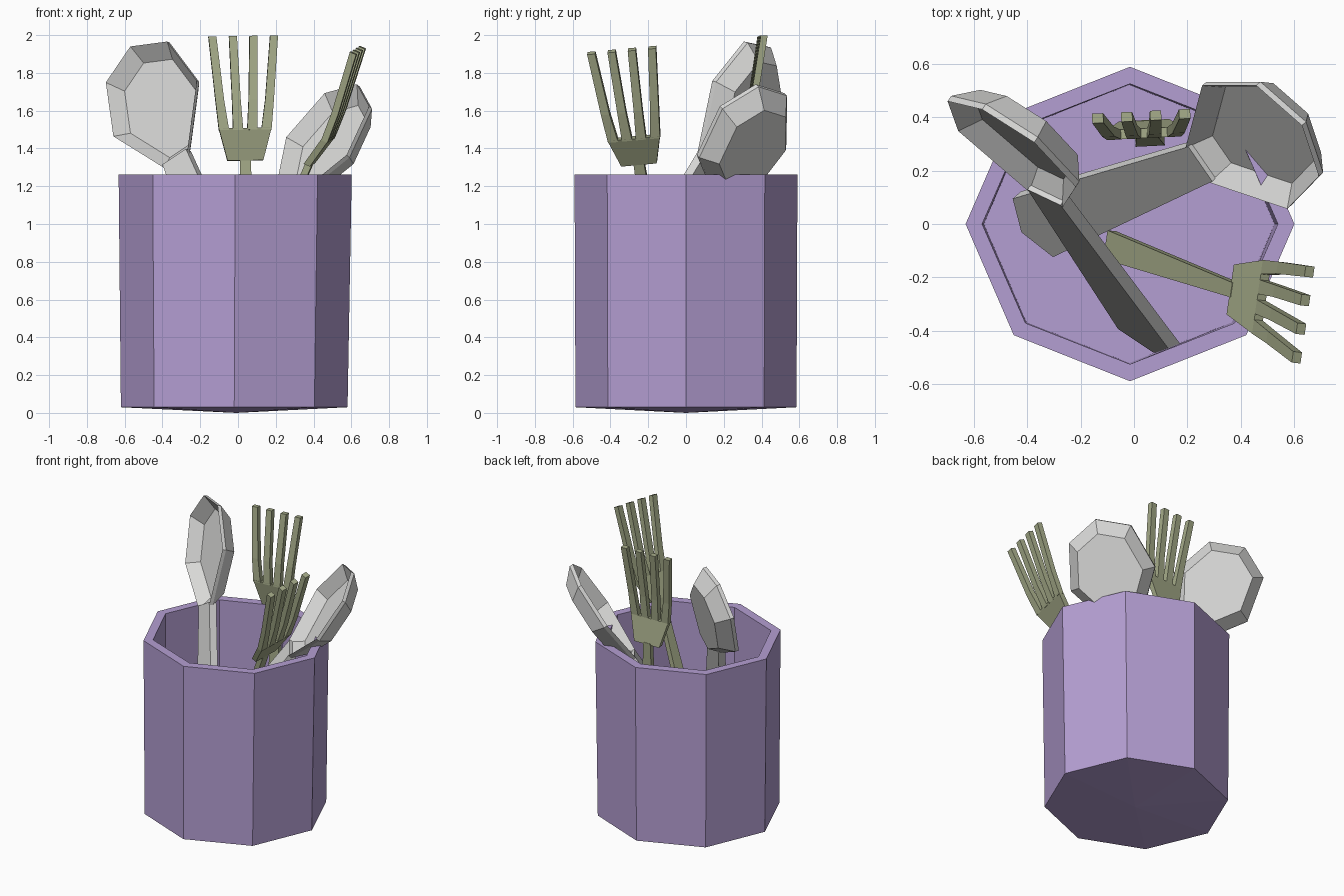
import bpy, bmesh, math
from mathutils import Vector

if "Cube" in bpy.data.objects:
    bpy.data.objects.remove(bpy.data.objects["Cube"])


def material(name, rgb):
    m = bpy.data.materials.new(name)
    m.diffuse_color = (*rgb, 1)
    m.use_nodes = True
    m.node_tree.nodes["Principled BSDF"].inputs["Base Color"].default_value = m.diffuse_color
    return m


PURPLE = material("lilac_clay", (0.456, 0.342, 0.645))
SILVER = material("pale_steel", (0.69, 0.69, 0.68))
OLIVE = material("olive_metal", (0.37, 0.40, 0.245))


def loft(bm, rings, cap_start=True, cap_end=True):
    """Skin a list of equal-length point rings."""
    vs = [[bm.verts.new(p) for p in r] for r in rings]
    n = len(vs[0])
    for a, b in zip(vs, vs[1:]):
        for i in range(n):
            j = (i + 1) % n
            bm.faces.new((a[i], a[j], b[j], b[i]))
    if cap_start:
        bm.faces.new(vs[0])
    if cap_end:
        bm.faces.new(vs[-1])
    return vs


def finish(bm, name, mat):
    bmesh.ops.recalc_face_normals(bm, faces=bm.faces)
    me = bpy.data.meshes.new(name)
    bm.to_mesh(me)
    bm.free()
    me.materials.append(mat)
    ob = bpy.data.objects.new(name, me)
    bpy.context.collection.objects.link(ob)
    return ob


def frame(tip, end, normal, tip_u):
    """Map (across, along, out) to world so that along = tip_u is the tip."""
    tip, end = Vector(tip), Vector(end)
    u = (tip - end).normalized()
    w = u.cross(Vector(normal)).normalized()
    n = w.cross(u)
    origin = tip - u * tip_u
    return lambda a, b, c: origin + w * a + u * b + n * c


# Octagonal cup with a hollow inside and a slightly pointed underside
def octagon(cx, rx, ry, z):
    return [(cx + rx * math.cos(i * math.pi / 4), ry * math.sin(i * math.pi / 4), z)
            for i in range(8)]


bm = bmesh.new()
rings = loft(bm, [octagon(-0.02, 0.60, 0.585, 0.03),
                  octagon(-0.015, 0.617, 0.59, 1.262),
                  octagon(-0.015, 0.555, 0.526, 1.262),
                  octagon(-0.018, 0.545, 0.522, 0.09)], cap_start=False)
apex = bm.verts.new((-0.01, 0, 0))
for i in range(8):
    bm.faces.new((rings[0][i], apex, rings[0][(i + 1) % 8]))
finish(bm, "cup", PURPLE)


# Spoons: a faceted scooped bowl and a widening flat handle
def spoon(name, tip, end, normal):
    P = frame(tip, end, normal, 0.76)
    half = [(0.08, 0.03), (0.285, 0.36), (0.21, 0.66)]
    rim = half + [(0, 0.76)] + [(-a, b) for a, b in reversed(half)]

    def ring(s, out):
        return [P(a * s, 0.38 + (b - 0.38) * s, out) for a, b in rim]

    bm = bmesh.new()
    loft(bm, [ring(0.76, -0.115), ring(1, -0.025), ring(1, 0), ring(0.78, -0.08)])
    outline = [(0.08, 0.05), (-0.08, 0.05), (-0.135, -1.12), (0, -1.2), (0.135, -1.12)]
    loft(bm, [[P(a, b, c) for a, b in outline] for c in (0, -0.05)])
    finish(bm, name, SILVER)


spoon("left_spoon", (-0.57, 0.43, 1.94), (0.07, -0.48, 0.33), (-0.534, -0.815, 0.22))
spoon("right_spoon", (0.63, 0.37, 1.74), (-0.42, -0.03, 0.14), (-0.616, -0.541, 0.571))


# Forks: handle, flared head and four bent tines
def fork(name, tip, end, normal):
    P = frame(tip, end, normal, 0.66)
    bm = bmesh.new()

    def strip(stations, t=0.036):
        loft(bm, [[P(c - h, u, o + t / 2), P(c + h, u, o + t / 2),
                   P(c + h, u, o - t / 2), P(c - h, u, o - t / 2)]
                  for u, c, h, o in stations])

    strip([(-1.2, 0, 0.055, 0), (0.01, 0, 0.028, 0)])
    strip([(0, 0, 0.095, 0), (0.17, 0, 0.14, -0.04)])
    for k in (-1.5, -0.5, 0.5, 1.5):
        strip([(0.16, k * 0.075, 0.027, -0.04),
               (0.32, k * 0.088, 0.023, -0.035),
               (0.66, k * 0.109, 0.021, 0)])
    finish(bm, name, OLIVE)


fork("back_fork", (0.027, 0.405, 1.995), (0.06, 0.31, 0.13), (-0.05, 1, 0))
fork("right_fork", (0.635, -0.34, 1.92), (-0.09, -0.08, 0.23), (-0.92, 0.1, 0.38))
